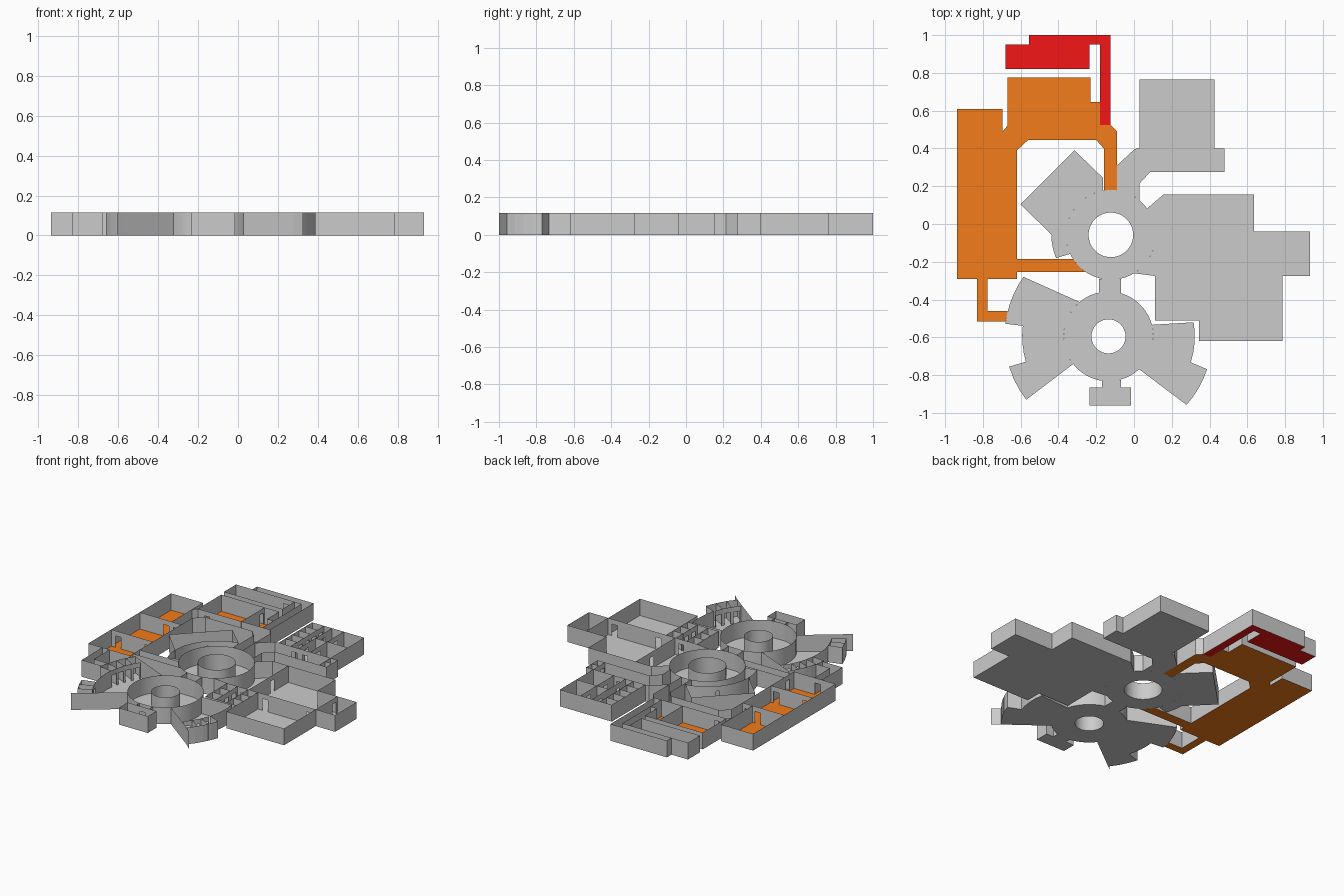
import bpy, bmesh
from math import cos, sin, radians
from mathutils import Vector

if "Cube" in bpy.data.objects:
    bpy.data.objects.remove(bpy.data.objects["Cube"])

H, DOOR_H, DOOR_W = 0.115, 0.08, 0.04
U, UR = (-0.1225, -0.0575), 0.2375    # north rotunda
L, LR = (-0.135, -0.595), 0.2375      # south rotunda


def material(name, col):
    m = bpy.data.materials.new(name)
    m.diffuse_color = (*col, 1)
    m.use_nodes = True
    m.node_tree.nodes["Principled BSDF"].inputs["Base Color"].default_value = m.diffuse_color
    return m


ORANGE = material("orange_floor", (0.9, 0.2, 0.01))
RED = material("red_floor", (0.9, 0.008, 0.008))


def arc(c, r, a0, a1, step=6):
    n = max(1, round(abs(a1 - a0) / step))
    angs = [radians(a0 + (a1 - a0) * i / n) for i in range(n + 1)]
    return [(c[0] + r * cos(a), c[1] + r * sin(a)) for a in angs]


def pol(r, a):
    return arc(L, r, a, a)[0]


def finish(name, bm, mat=None, smooth=False):
    bmesh.ops.remove_doubles(bm, verts=bm.verts, dist=0.0005)
    me = bpy.data.meshes.new(name)
    bm.to_mesh(me)
    bm.free()
    ob = bpy.data.objects.new(name, me)
    bpy.context.collection.objects.link(ob)
    if mat:
        me.materials.append(mat)
    if smooth:
        bpy.context.view_layer.objects.active = ob
        ob.select_set(True)
        bpy.ops.object.shade_smooth_by_angle(angle=radians(30))
        ob.select_set(False)


def panel(bm, a, b, z0=0.0, z1=H):
    if (Vector(a) - Vector(b)).length > 0.001:
        bm.faces.new([bm.verts.new((*p, z)) for p, z in
                      ((a, z0), (b, z0), (b, z1), (a, z1))])


def segment(bm, a, b, doors=()):
    # one straight sheet wall, cut by any doorway lying on it
    a, b = Vector(a), Vector(b)
    ln = (b - a).length
    d = (b - a) / ln
    ts = []
    for q in doors:
        v = Vector(q) - a
        if 0 < v.dot(d) < ln and abs(v.cross(d)) < 0.015:
            ts.append(v.dot(d))
    pos = 0.0
    for t in sorted(ts):
        t0, t1 = max(pos, t - DOOR_W / 2), min(ln, t + DOOR_W / 2)
        panel(bm, a + d * pos, a + d * t0)
        panel(bm, a + d * t0, a + d * t1, DOOR_H, H)
        pos = t1
    panel(bm, a + d * pos, b)


def walls(name, paths, doors=(), smooth=False):
    bm = bmesh.new()
    for path in paths:
        for a, b in zip(path, path[1:]):
            segment(bm, a, b, doors)
    finish(name, bm, smooth=smooth)


def on_ring(p):
    return any(abs((Vector(p) - Vector(c)).length - r) < 0.0015
               for c, r in ((U, UR), (L, LR)))


def wing(name, outline, mat=None):
    # floor slab plus perimeter walls; edges on a rotunda share its wall
    bm = bmesh.new()
    f = bm.faces.new([bm.verts.new((*p, 0)) for p in outline])
    f.normal_update()
    if f.normal.z < 0:
        f.normal_flip()
    bmesh.ops.triangulate(bm, faces=[f])
    finish(name + "_floor", bm, mat)
    walls(name + "_walls", [e for e in zip(outline, outline[1:] + outline[:1])
                            if not (on_ring(e[0]) and on_ring(e[1]))])


def rotunda(name, c, r, hole):
    outer, inner = arc(c, r, 0, 360), arc(c, hole, 0, 360)
    bm = bmesh.new()
    for i in range(len(outer) - 1):
        bm.faces.new([bm.verts.new((*p, 0)) for p in
                      (outer[i], outer[i + 1], inner[i + 1], inner[i])])
    finish(name + "_floor", bm)
    walls(name + "_walls", [outer, inner], smooth=True)


rotunda("north_rotunda", U, UR, 0.118)
rotunda("south_rotunda", L, LR, 0.09)

# west wing: orange rooms and the corridors joining the north rotunda
wing("west_wing", [(-.937, .61), (-.695, .61), (-.695, .49), (-.67, .52), (-.67, .775),
     (-.23, .775), (-.23, .645), (-.18, .645), (-.18, .525), (-.125, .525), (-.09, .49)]
     + arc(U, UR, 82, 99) + [(-.16, .4), (-.2, .445), (-.56, .445), (-.62, .39), (-.62, -.185)]
     + arc(U, UR, 212.5, 236.2) + [(-.62, -.255), (-.62, -.29), (-.775, -.29),
     (-.775, -.46), (-.668, -.46), (-.68, -.515), (-.83, -.515), (-.83, -.29), (-.937, -.29)], ORANGE)
walls("west_partitions", [[(-.695, .49), (-.695, .27)], [(-.937, .27), (-.62, .27)],
      [(-.937, -.04), (-.62, -.04)], [(-.62, -.185), (-.62, -.255)],
      [(-.83, -.29), (-.775, -.29)], [(-.67, .52), (-.18, .525)], [(-.34, .52), (-.34, .775)]],
      [(-.735, .27), (-.66, .27), (-.885, -.04), (-.66, -.04), (-.62, -.22),
       (-.80, -.29), (-.60, .52), (-.34, .745)])

# red room and its corridor
wing("red_wing", [(-.68, .82), (-.235, .82), (-.235, .95), (-.18, .95), (-.18, .525),
     (-.125, .525), (-.125, 1), (-.555, 1), (-.555, .95), (-.68, .95)], RED)
walls("red_partition", [[(-.555, .95), (-.235, .95)]], [(-.3, .95)])

# diagonal hall with curved passage round the north rotunda
wing("diagonal_hall", [(-.315, .39), (-.6, .105), (-.435, -.06)] + arc(U, .315, 181, 203)
     + arc(U, UR, 205, 100) + [(-.165, .245)])
walls("diagonal_hall_passage", [arc(U, .315, 100, 181)], [(-.345, .165)], True)

# cell block to the north-east
wing("cell_block", [(-.09, .31), (.005, .398), (.03, .4), (.03, .765), (.425, .765), (.425, .4),
     (.48, .4), (.48, .275), (.085, .275), (.03, .215)] + arc(U, UR, 50, 82))
ys = [.4 + .073 * i for i in range(6)]
walls("cell_block_partitions", [[(.12, .4), (.12, .765)], [(.18, .4), (.18, .765)],
      [(.27, .4), (.27, .765)], [(.03, .4), (.425, .4)], [(.18, .585), (.425, .585)],
      [(.425, .275), (.425, .4)], [(.425, .3375), (.48, .3375)]]
      + [[(.03, y), (.12, y)] for y in ys[1:5]],
      [(.12, y + .036) for y in ys[:5]] + [(x, y) for x in (.18, .27) for y in (.49, .675)]
      + [(.15, .4), (.23, .4), (.425, .305), (.425, .37)])

# large east halls with a small corridor of cells
wing("east_wing", arc(U, UR, -59, 36) + [(.155, .155), (.635, .155), (.635, -.04), (.932, -.04),
     (.932, -.275), (.785, -.275), (.785, -.62), (.345, -.62), (.345, -.51), (.11, -.51), (.11, -.275)])
ys = [-.51 + .078 * i for i in range(4)]
walls("east_partitions", [[(.275, .155), (.275, -.275)], [(.11, -.275), (.785, -.275)],
      [(.785, -.04), (.785, -.275)], [(.345, -.275), (.345, -.51)],
      [(.19, -.275), (.19, -.51)], [(.27, -.275), (.27, -.51)]]
      + [[(x, y), (x + .078, y)] for y in ys[1:3] for x in (.11, .268)],
      [(.275, -.02), (.4, -.275), (.735, -.275), (.785, -.075), (.23, -.275)]
      + [(x, y + .039) for x in (.19, .27) for y in ys[:3]])

# south rotunda links: passage north, small box room south
wing("rotunda_link", [(-.185, -.29), (-.07, -.29), (-.07, -.364), (-.185, -.364)])
wing("south_room", [(-.17, -.83), (-.17, -.865), (-.235, -.865), (-.235, -.96), (-.015, -.96),
     (-.015, -.865), (-.07, -.865), (-.07, -.825)])
walls("south_room_entry", [[(-.17, -.865), (-.07, -.865)]], [(-.12, -.865)])

# fan wings: wide sectors with outer lobes split into cells
RI, RO = 0.457, 0.55
wing("west_fan", arc(L, LR, 218, 130) + arc(L, RO, 145, 173) + arc(L, RI, 173, 197)
     + arc(L, RO, 197, 217.6))
wing("east_fan", arc(L, LR, -47, 15) + arc(L, RI, 9.4, -17.5) + arc(L, RO, -18.4, -41.3))
for name, a0, a1, n in (("north_west", 145, 173, 4), ("south_west", 197, 217.6, 3),
                        ("south_east", -18.4, -41.3, 3)):
    angs = [a0 + (a1 - a0) * i / n for i in range(n + 1)]
    doors = [pol(RI, (p + q) / 2) for p, q in zip(angs, angs[1:])]
    walls(name + "_cell_dividers", [[pol(RI, a), pol(RO, a)] for a in angs[1:-1]])
    walls(name + "_cell_front", [arc(L, RI, p, q, 20) for p, q in zip(angs, angs[1:])], doors)
# short fins past the lobe ends
walls("fan_end_fins", [[pol(RO, a), pol(r, a)] for a, r in ((-41.3, .612), (217.6, .59))])
